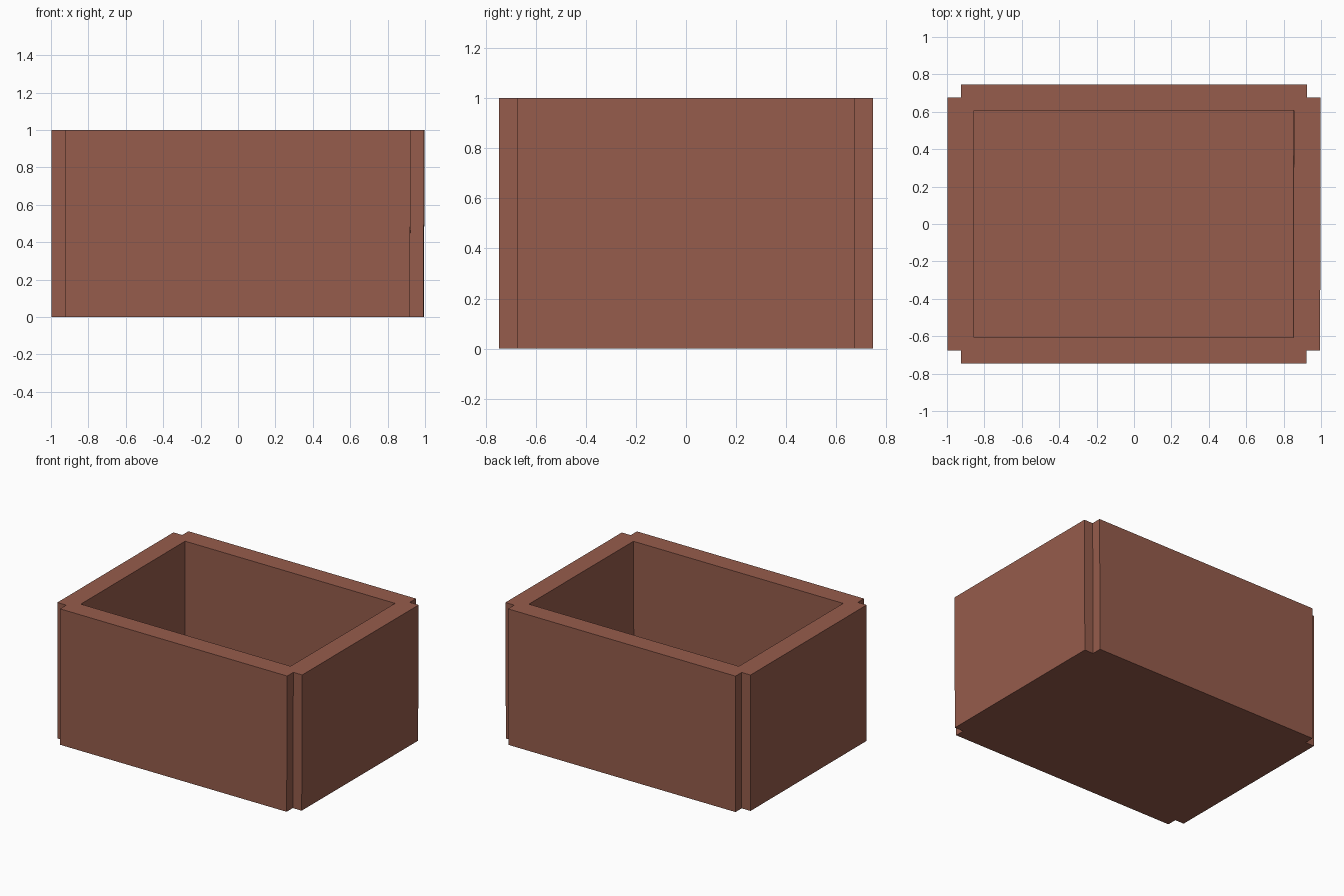
import bpy, bmesh

if "Cube" in bpy.data.objects:
    bpy.data.objects.remove(bpy.data.objects["Cube"])

# Terracotta colour
clay = bpy.data.materials.new("terracotta")
clay.diffuse_color = (0.305, 0.107, 0.072, 1.0)
clay.use_nodes = True
clay.node_tree.nodes["Principled BSDF"].inputs["Base Color"].default_value = clay.diffuse_color

OX, OY = 0.998, 0.747      # outer half sizes
IX, IY = 0.855, 0.606      # cavity half sizes
N = 0.072                  # corner notch size
H, FLOOR = 1.0, 0.14       # height, floor level of cavity


def lean(x, y, z):
    """Right wall is very slightly out of true."""
    if x > 0:
        x -= 0.004 * (1 - z / H) + 0.003 * (0.5 - y / (2 * OY))
    return (x, y, z)


bm = bmesh.new()


def ring(pts, z):
    return [bm.verts.new(lean(x, y, z)) for x, y in pts]


def bridge(a, b):
    for i in range(len(a)):
        j = (i + 1) % len(a)
        bm.faces.new((a[i], a[j], b[j], b[i]))


# Outer outline with a square notch at each corner
ax, ay = OX - N, OY - N
outline = [(-ax, -OY), (ax, -OY), (ax, -ay), (OX, -ay),
           (OX, ay), (ax, ay), (ax, OY), (-ax, OY),
           (-ax, ay), (-OX, ay), (-OX, -ay), (-ax, -ay)]
cavity = [(-IX, -IY), (IX, -IY), (IX, IY), (-IX, IY)]

bottom, top = ring(outline, 0), ring(outline, H)
rim, base = ring(cavity, H), ring(cavity, FLOOR)

# Outer walls, underside, cavity walls and cavity floor
bridge(bottom, top)
bm.faces.new(bottom[::-1])
bridge(base, rim)
bm.faces.new(base)

# Flat rim: one strip per side, meeting at the inner notch corners
for k in range(4):
    a, b = top[3 * k], top[3 * k + 1]
    before, after = top[3 * k - 1], top[3 * k + 2]
    bm.faces.new((before, a, b, after, rim[(k + 1) % 4], rim[k]))

bmesh.ops.recalc_face_normals(bm, faces=bm.faces[:])
mesh = bpy.data.meshes.new("planter_box")
bm.to_mesh(mesh)
bm.free()
mesh.materials.append(clay)
box = bpy.data.objects.new("planter_box", mesh)
bpy.context.collection.objects.link(box)
